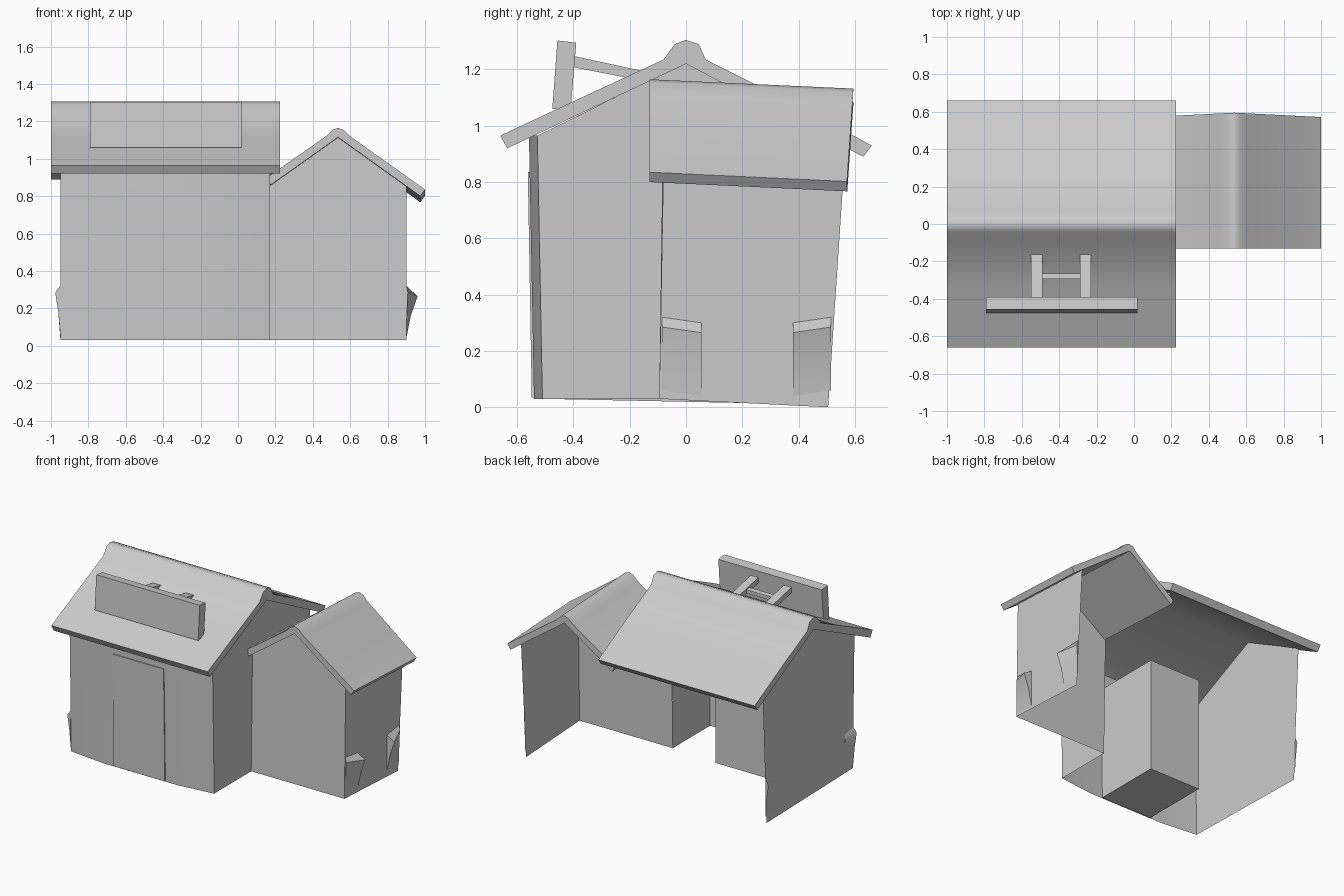
import bpy
from math import radians

cube = bpy.data.objects.get("Cube")
if cube:
    bpy.data.objects.remove(cube, do_unlink=True)

grey = bpy.data.materials.new("plain_grey")
grey.use_nodes = True
grey.diffuse_color = (0.6, 0.6, 0.6, 1)
grey.node_tree.nodes["Principled BSDF"].inputs["Base Color"].default_value = (0.6, 0.6, 0.6, 1)


def build(name, verts, faces, angle=35):
    me = bpy.data.meshes.new(name)
    me.from_pydata(verts, [], faces)
    me.update()
    me.materials.append(grey)
    ob = bpy.data.objects.new(name, me)
    bpy.context.collection.objects.link(ob)
    bpy.ops.object.select_all(action='DESELECT')
    ob.select_set(True)
    bpy.context.view_layer.objects.active = ob
    bpy.ops.object.shade_smooth_by_angle(angle=radians(angle))


def loft(name, start, end, closed=True, angle=35):
    """Join two matching outlines with quads, capping closed ones."""
    n = len(start)
    faces = [(i, (i + 1) % n, n + (i + 1) % n, n + i) for i in range(n if closed else n - 1)]
    if closed:
        faces += [tuple(reversed(range(n))), tuple(range(n, 2 * n))]
    build(name, list(start) + list(end), faces, angle)


# Main roof: bent slab with a rounded ridge cap, running along x
main_profile = [(-0.66, 0.965), (-0.35, 1.11), (-0.08, 1.235), (-0.04, 1.29), (0, 1.305),
                (0.045, 1.29), (0.07, 1.235), (0.35, 1.095), (0.66, 0.93),
                (0.63, 0.89), (0, 1.22), (-0.635, 0.92)]
loft("main_roof", [(0.225, y, z) for y, z in main_profile],
     [(-1, y, z) for y, z in main_profile], angle=60)

# Wing roof: the same build, running along y and sagging toward the back
wing_profile = [(0.155, 0.9), (0.47, 1.12), (0.505, 1.155), (0.535, 1.165), (0.565, 1.155),
                (0.6, 1.12), (1.0, 0.835), (0.975, 0.8), (0.535, 1.115), (0.175, 0.86)]
loft("wing_roof", [(x, -0.13, z) for x, z in wing_profile],
     [(x, 0.595 - 0.05 * abs(x - 0.535), z - 0.033) for x, z in wing_profile], angle=60)

# Front wall: slightly bowed sheet leaning outward
bow = [(-0.95, -0.51), (-0.68, -0.54), (-0.09, -0.54), (0.17, -0.51)]
loft("front_wall", [(x, y, 0.03) for x, y in bow],
     [(x, y - 0.018, 0.965) for x, y in bow], closed=False)

# Gable end wall on the right
build("right_gable_wall",
      [(-0.95, -0.51, 0.03), (-0.95, 0.455, 0.01), (-0.95, 0.5, 0.955), (-0.95, 0, 1.225),
       (-0.95, -0.528, 0.965)], [(0, 1, 2, 3, 4)])

# Gable end wall on the left, open below where the wing joins
build("left_gable_wall",
      [(0.17, -0.51, 0.03), (0.17, -0.095, 0.03), (0.17, -0.08, 0.88), (0.17, 0.56, 0.86),
       (0.17, 0.56, 0.925), (0.17, 0, 1.225), (0.17, -0.528, 0.965)],
      [(0, 1, 2, 6), (2, 3, 4, 5, 6)])

# Wing walls
build("wing_front_wall",
      [(0.17, -0.095, 0.03), (0.9, -0.095, 0.03), (0.9, -0.08, 0.86),
       (0.535, -0.08, 1.125), (0.17, -0.08, 0.86)], [(0, 1, 2, 3, 4)])
build("wing_side_wall",
      [(0.9, -0.095, 0.03), (0.9, 0.505, 0), (0.9, 0.56, 0.825), (0.9, -0.08, 0.86)],
      [(0, 1, 2, 3)])


# Torn cladding at the lower wall corners, standing off the wall by a depth at each end
def flare(name, x, y0, depth0, y1, depth1):
    section = [(0, 0.32), (1, 0.285), (0.4, 0.18), (0, 0.06)]
    loft(name, [(x + depth0 * d, y0, z) for d, z in section],
         [(x + depth1 * d, y1, z - 0.02) for d, z in section])


flare("wing_front_flare", 0.9, -0.085, 0.008, 0.055, 0.06)
flare("wing_back_flare", 0.9, 0.515, 0.008, 0.38, 0.06)
flare("right_front_flare", -0.95, -0.515, -0.027, -0.42, -0.004)
flare("right_back_flare", -0.95, 0.465, -0.02, 0.38, -0.004)


# Door block, reaching back into the room
def prism(name, x0, x1, outline):
    loft(name, [(x1, y, z) for y, z in outline], [(x0, y, z) for y, z in outline])


prism("door_block", -0.59, -0.19,
      [(-0.548, 0.035), (-0.06, 0.035), (-0.06, 0.835), (-0.562, 0.835)])

# Tilted sign board with its two struts and crossbar
prism("sign_board", -0.79, 0.02, [(-0.475, 1.06), (-0.41, 1.055), (-0.39, 1.295), (-0.457, 1.303)])
for label, x in (("right", -0.52), ("left", -0.26)):
    prism(label + "_sign_strut", x - 0.03, x + 0.03,
          [(-0.41, 1.21), (-0.155, 1.16), (-0.155, 1.195), (-0.41, 1.25)])
prism("strut_crossbar", -0.5, -0.28, [(-0.295, 1.19), (-0.265, 1.185), (-0.265, 1.21), (-0.295, 1.215)])
